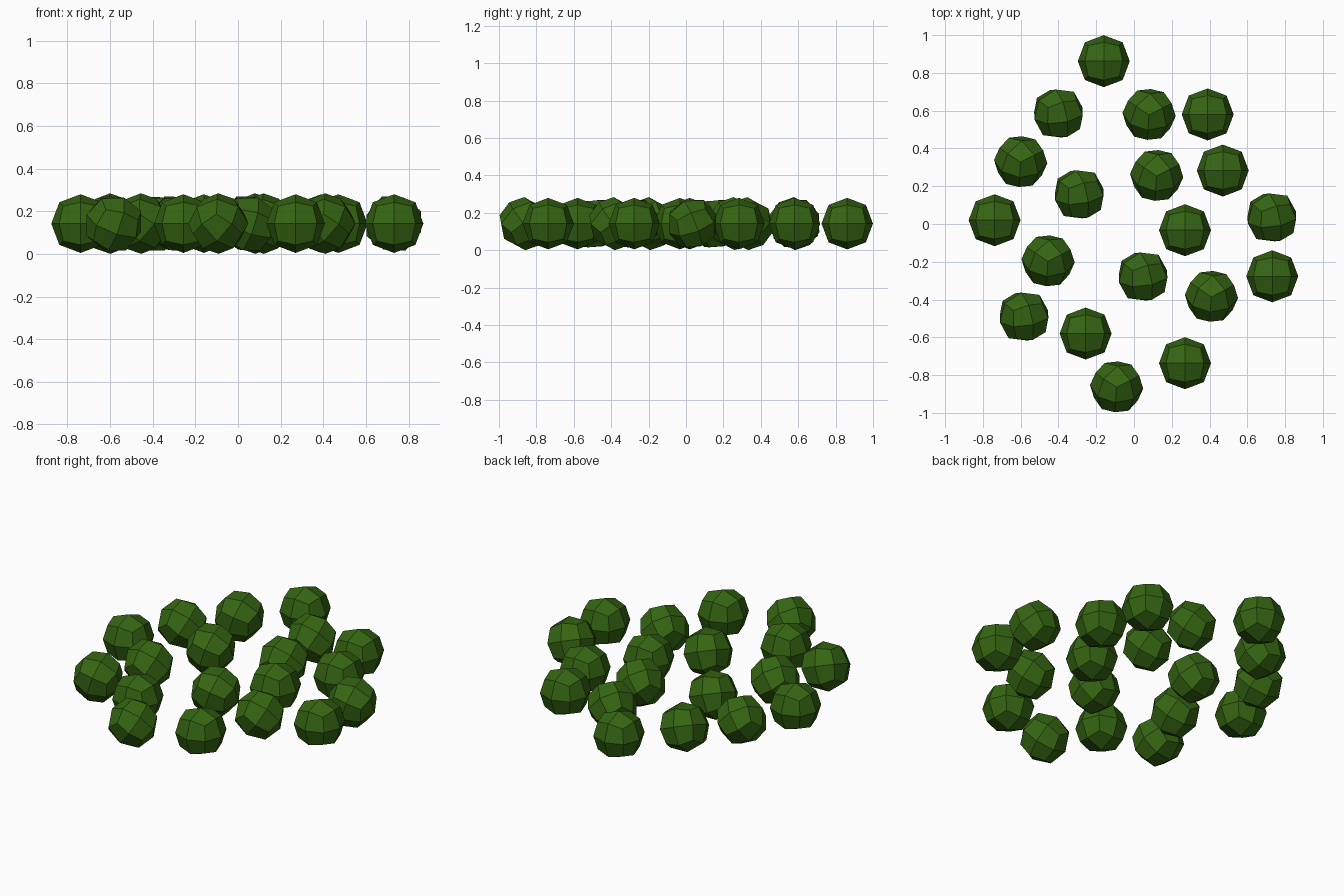
import bpy

if "Cube" in bpy.data.objects:
    bpy.data.objects.remove(bpy.data.objects["Cube"])

# dark green leaf material
green = bpy.data.materials.new("leaf_green")
green.diffuse_color = (0.035, 0.13, 0.006, 1)
green.use_nodes = True
green.node_tree.nodes["Principled BSDF"].inputs["Base Color"].default_value = green.diffuse_color

RADIUS = 0.1375            # centre to face-pole of the rounded cube
CENTRE_Z = 0.142

# three repeating orientations of the same ball
TILTS = {
    "upright": (0, 0, 0),
    "tilted": (0.4, 0.3, 0.24),
    "turned": (0.8, 0.6, 0.47),
}

# ball centres seen from above
SPOTS = {
    "upright": [(-0.16, 0.862), (0.39, 0.58), (0.47, 0.283), (-0.738, 0.02),
                (0.27, -0.033), (0.732, -0.277), (-0.256, -0.58), (0.27, -0.737)],
    "tilted": [(-0.40, 0.585), (-0.29, 0.157), (0.73, 0.035),
               (0.048, -0.278), (-0.582, -0.49)],
    "turned": [(0.08, 0.58), (-0.60, 0.33), (0.12, 0.257),
               (-0.455, -0.195), (0.41, -0.383), (-0.092, -0.862)],
}


def ball(name, xy, tilt):
    """Cube rounded by one subdivision into 24 flat quads."""
    bpy.ops.mesh.primitive_cube_add(size=2 * RADIUS / 0.8395,
                                    location=(*xy, CENTRE_Z), rotation=tilt)
    ob = bpy.context.object
    ob.name = name
    ob.data.materials.append(green)
    sub = ob.modifiers.new("round", 'SUBSURF')
    sub.levels = sub.render_levels = 1
    return ob


# scattered balls
for kind, spots in SPOTS.items():
    for i, xy in enumerate(spots, 1):
        ball(f"{kind}_ball_{i}", xy, TILTS[kind])
